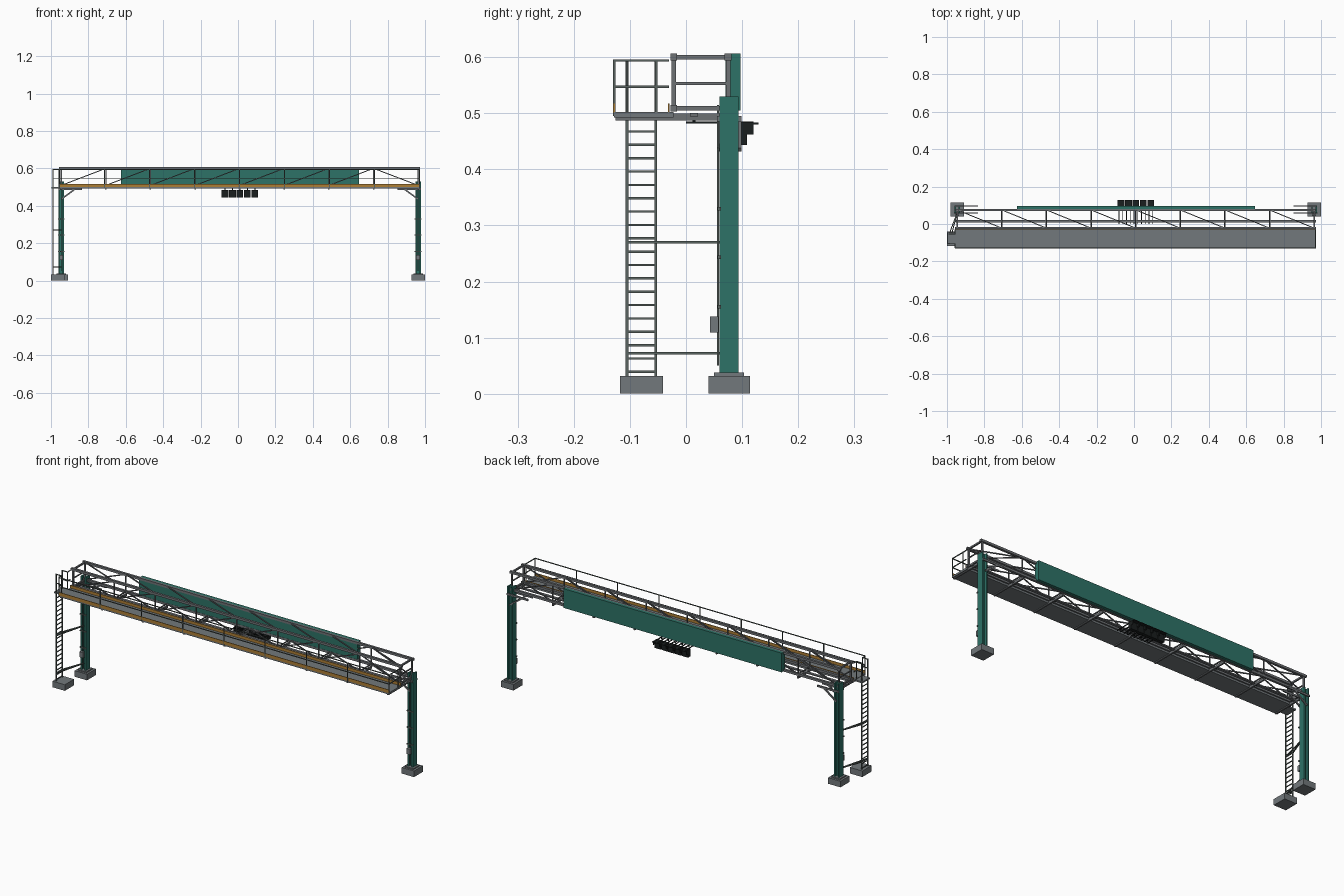
import bpy, bmesh
from mathutils import Vector, Matrix

if "Cube" in bpy.data.objects:
    bpy.data.objects.remove(bpy.data.objects["Cube"])


def material(name, rgb):
    m = bpy.data.materials.new(name)
    m.diffuse_color = (*rgb, 1)
    m.use_nodes = True
    m.node_tree.nodes["Principled BSDF"].inputs["Base Color"].default_value = m.diffuse_color
    return m


GREEN = material("green paint", (0.027, 0.17, 0.135))
STEEL = material("steel grey", (0.155, 0.165, 0.175))
CONCRETE = material("concrete grey", (0.17, 0.19, 0.20))
RAIL = material("rail grey", (0.10, 0.125, 0.115))
ORANGE = material("orange kickboard", (0.42, 0.21, 0.035))
BLACK = material("signal black", (0.010, 0.013, 0.013))


class Part:
    """Collects boxes and bars into one named object."""

    def __init__(self, name, mat):
        self.name, self.mat, self.bm = name, mat, bmesh.new()

    def box(self, x0, x1, y0, y1, z0, z1):
        c = Vector(((x0 + x1) / 2, (y0 + y1) / 2, (z0 + z1) / 2))
        s = Matrix.Diagonal((x1 - x0, y1 - y0, z1 - z0, 1))
        bmesh.ops.create_cube(self.bm, size=1, matrix=Matrix.Translation(c) @ s)

    def bar(self, a, b, w, h=None):
        a, b = Vector(a), Vector(b)
        d = b - a
        up = Vector((0, 0, 1)) if abs(d.normalized().z) < 0.99 else Vector((0, 1, 0))
        side = d.cross(up).normalized()
        top = side.cross(d).normalized()
        rot = Matrix((side, d.normalized(), top)).transposed().to_4x4()
        m = Matrix.Translation((a + b) / 2) @ rot @ Matrix.Diagonal((w, d.length, h or w, 1))
        bmesh.ops.create_cube(self.bm, size=1, matrix=m)

    def done(self):
        bmesh.ops.recalc_face_normals(self.bm, faces=self.bm.faces)
        me = bpy.data.meshes.new(self.name)
        self.bm.to_mesh(me)
        self.bm.free()
        me.materials.append(self.mat)
        bpy.context.collection.objects.link(bpy.data.objects.new(self.name, me))


XL, XR = -0.945, 0.963          # post centres
YF, YB = -0.022, 0.075          # truss planes
ZB, ZT = 0.509, 0.600           # truss chord heights
N = 8
NODES = [XL + (XR - XL) * i / N for i in range(N + 1)]

# posts with footing, bracket arms, conduit and cabinet
for side, x, s in (("left", XL, 1), ("right", XR, -1)):
    p = Part(side + "_footing", CONCRETE)
    p.box(x - 0.036, x + 0.036, 0.04, 0.114, 0, 0.032)
    p.box(x - 0.025, x + 0.025, 0.05, 0.103, 0.032, 0.038)
    p.done()

    p = Part(side + "_post", GREEN)
    for f in (-1, 1):
        p.box(x + f * 0.0115 - 0.0035, x + f * 0.0115 + 0.0035, 0.06, 0.094, 0.036, 0.53)
    p.box(x - 0.0115, x + 0.0115, 0.074, 0.080, 0.036, 0.53)
    p.done()

    p = Part(side + "_knee_brackets", STEEL)
    for y in (0.058, 0.096):
        p.bar((x - s * 0.015, y, 0.490), (x + s * 0.11, y, 0.490), 0.006, 0.010)
        p.bar((x, y, 0.435), (x + s * 0.075, y, 0.490), 0.006, 0.008)
    p.done()

    p = Part(side + "_conduit", RAIL)
    p.bar((x, 0.057, 0.05), (x, 0.057, 0.515), 0.004)
    for z in (0.155, 0.243, 0.33):
        p.box(x - 0.018, x + 0.018, 0.056, 0.062, z - 0.003, z + 0.003)
    p.done()

    p = Part(side + "_cabinet", CONCRETE)
    p.box(x - 0.010, x + 0.010, 0.043, 0.058, 0.109, 0.138)
    p.done()

# truss chords, uprights and end frames
p = Part("truss_chords", STEEL)
for y in (YF, YB):
    for z in (ZB, ZT):
        p.box(XL - 0.012, XR + 0.010, y - 0.006, y + 0.006, z - 0.006, z + 0.006)
    for x in (XL, XR):
        p.bar((x, y, ZB), (x, y, ZT), 0.008)
for x in (XL, XR):
    p.bar((x, YF, ZT), (x, YB, ZT), 0.008)
    p.bar((x, YF, 0.553), (x, YB, 0.553), 0.005)
    p.bar((x, YF, ZB), (x, YB, ZB), 0.008)
p.done()

# lacing on the four truss faces
p = Part("truss_lacing", STEEL)
for i, (a, b) in enumerate(zip(NODES, NODES[1:])):
    lo, hi = (ZB, ZT) if i < N - 1 else (ZT, ZB)
    for y in (YF, YB):
        p.bar((a, y, lo), (b, y, hi), 0.005)
        if i:
            p.bar((a, y, ZB), (a, y, ZT), 0.005)
    p.bar((a, YB, ZB), (b, YF, ZB), 0.005)
    p.bar((a, YB, ZT), (b, YF, ZT), 0.005)
    if i:
        p.bar((a, YB, ZB), (a, YF, ZB), 0.005)
p.done()

# cable tray between the trusses
p = Part("cable_tray", STEEL)
p.box(XL - 0.01, XR + 0.01, 0.007, 0.021, 0.494, 0.500)
p.done()

# sign panel on the back
p = Part("back_panel", GREEN)
p.box(-0.626, 0.647, 0.070, 0.097, 0.505, 0.606)
p.done()

# walkway
WL, WR = -0.957, 0.972
p = Part("walkway_deck", CONCRETE)
p.box(WL, WR, -0.128, -0.022, 0.492, 0.502)
p.box(-0.998, WL, -0.106, -0.045, 0.492, 0.500)
p.done()

p = Part("walkway_beams", STEEL)
for x in NODES:
    p.box(x - 0.004, x + 0.004, -0.126, 0.078, 0.487, 0.499)
p.done()

p = Part("kickboards", ORANGE)
for y in (-0.128, -0.031):
    p.box(WL, WR, y - 0.0015, y + 0.0015, 0.500, 0.517)
p.done()

# railing on the front and both ends
p = Part("railing", RAIL)
for z in (0.547, 0.594):
    p.bar((WL, -0.128, z), (WR, -0.128, z), 0.004)
    p.bar((WR - 0.002, -0.128, z), (WR - 0.002, -0.03, z), 0.004)
    for y in (-0.105, -0.053):
        p.bar((-0.990, y, z), (WL, y, z), 0.004)
    p.bar((WL, -0.128, z), (WL, -0.105, z), 0.004)
    p.bar((WL, -0.053, z), (WL, -0.03, z), 0.004)
for i in range(N + 1):
    x = WL + 0.002 + (WR - WL - 0.004) * i / N
    p.bar((x, -0.128, 0.495), (x, -0.128, 0.596), 0.004)
for x, y in ((WL, -0.105), (WL, -0.053), (WR - 0.002, -0.053)):
    p.bar((x, y, 0.495), (x, y, 0.596), 0.004)
p.done()

# access ladder
p = Part("ladder_footing", CONCRETE)
p.box(-1.0, -0.928, -0.118, -0.041, 0, 0.032)
p.done()

LX = -0.988
p = Part("ladder", RAIL)
for y in (-0.105, -0.054):
    p.bar((LX, y, 0.03), (LX, y, 0.596), 0.005)
for i in range(19):
    z = 0.039 + i * 0.0238
    p.bar((LX, -0.105, z), (LX, -0.054, z), 0.004)
for z in (0.072, 0.270):
    p.bar((LX, -0.105, z), (LX, -0.054, z), 0.005)
    for y in (-0.105, -0.054):
        p.bar((LX, y, z), (XL, 0.062, z), 0.005)
p.done()

# row of five signal heads with hoods and support arms
p = Part("signal_heads", BLACK)
for i in range(5):
    x = -0.070 + i * 0.040
    p.box(x - 0.018, x + 0.018, 0.090, 0.109, 0.443, 0.481)
    p.box(x - 0.018, x + 0.018, 0.090, 0.129, 0.480, 0.483)
    for sx in (-1, 1):
        p.box(x + sx * 0.017 - 0.001, x + sx * 0.017 + 0.001, 0.109, 0.120, 0.462, 0.481)
        p.bar((x + sx * 0.010, 0.0, 0.4835), (x + sx * 0.010, 0.12, 0.4835), 0.004)
    p.bar((x, 0.014, 0.482), (x, 0.014, 0.496), 0.005)
    p.bar((x, 0.075, 0.482), (x, 0.075, 0.507), 0.005)
p.done()
